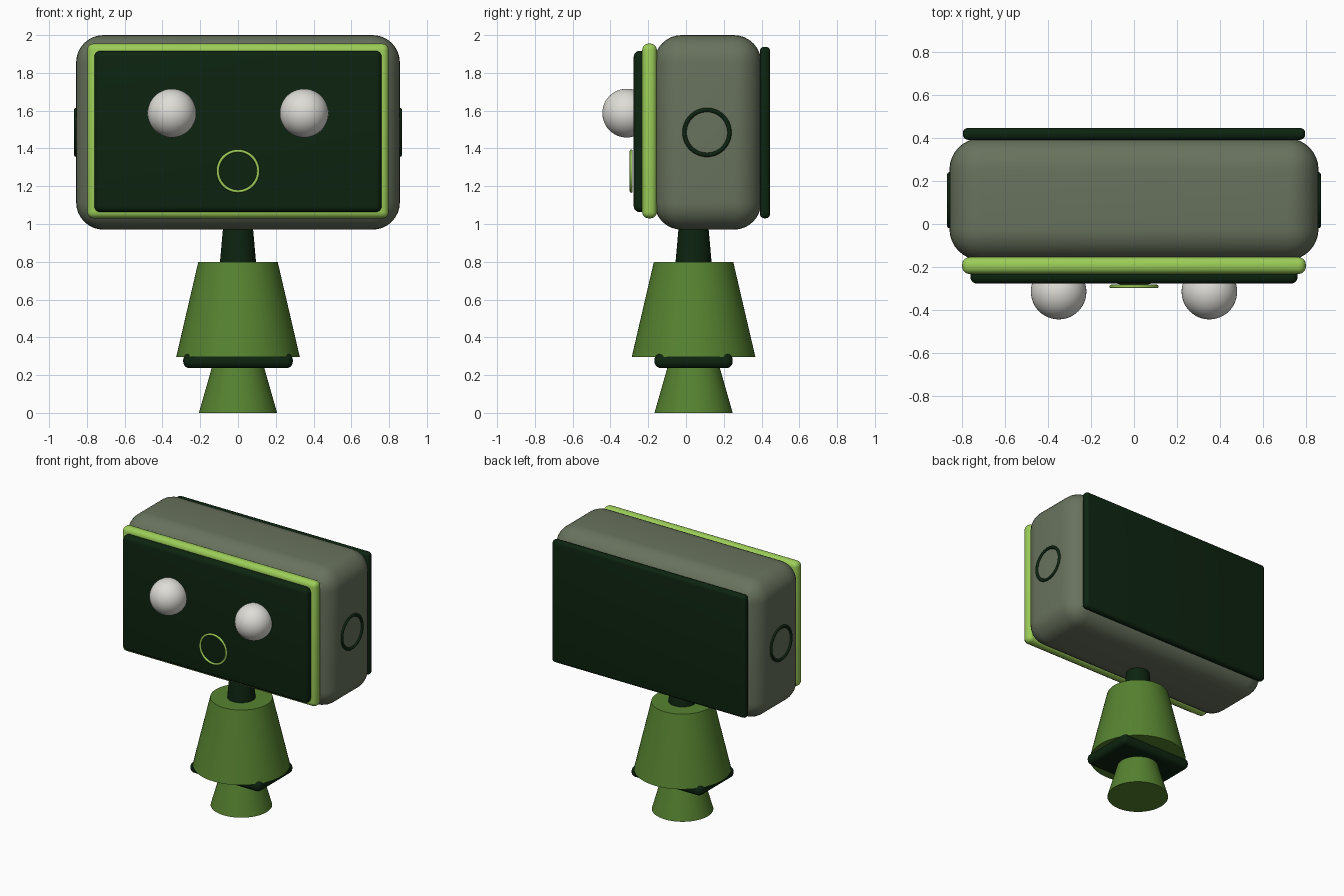
import bpy, math
from mathutils import Vector

if "Cube" in bpy.data.objects:
    bpy.data.objects.remove(bpy.data.objects["Cube"])


def material(name, rgb):
    # sRGB 0-255 to linear
    lin = [((c / 255 + 0.055) / 1.055) ** 2.4 if c > 10 else c / 255 / 12.92 for c in rgb]
    m = bpy.data.materials.new(name)
    m.diffuse_color = (*lin, 1)
    m.use_nodes = True
    m.node_tree.nodes["Principled BSDF"].inputs["Base Color"].default_value = m.diffuse_color
    return m


GREY = material("grey_green", (104, 114, 93))
LIME = material("lime", (156, 205, 88))
GREEN = material("leaf_green", (86, 130, 48))
DARK = material("dark_green", (13, 36, 16))
WHITE = material("off_white", (222, 221, 215))


def finish(name, mat, angle=40):
    ob = bpy.context.object
    ob.name = name
    ob.data.materials.append(mat)
    bpy.ops.object.shade_smooth_by_angle(angle=math.radians(angle))
    return ob


def rounded_box(name, mat, lo, hi, radius, segments=5):
    lo, hi = Vector(lo), Vector(hi)
    bpy.ops.mesh.primitive_cube_add(size=1, location=(lo + hi) / 2)
    ob = bpy.context.object
    ob.scale = hi - lo
    bpy.ops.object.transform_apply(location=False, rotation=False, scale=True)
    bev = ob.modifiers.new("Bevel", 'BEVEL')
    bev.width, bev.segments = radius, segments
    bpy.ops.object.modifier_apply(modifier=bev.name)
    return finish(name, mat)


def cone(name, mat, z0, z1, r0, r1):
    bpy.ops.mesh.primitive_cone_add(vertices=64, radius1=r0, radius2=r1, depth=z1 - z0,
                                    location=(0, 0.04, (z0 + z1) / 2))
    return finish(name, mat)


def ring(name, mat, loc, rot, major, minor):
    bpy.ops.mesh.primitive_torus_add(location=loc, rotation=rot, major_radius=major,
                                     minor_radius=minor, major_segments=64, minor_segments=12)
    return finish(name, mat, 60)


# Stand, body and neck
cone("foot", GREEN, 0.0, 0.27, 0.207, 0.13)
rounded_box("waist_plate", DARK, (-0.29, -0.167, 0.237), (0.29, 0.247, 0.315), 0.034)
cone("body", GREEN, 0.297, 0.8, 0.327, 0.21)
cone("neck", DARK, 0.78, 1.05, 0.097, 0.073)

# Head with front frame, face screen and back panel
rounded_box("head", GREY, (-0.857, -0.168, 0.97), (0.857, 0.398, 2.0), 0.145, 8)
rounded_box("face_frame", LIME, (-0.798, -0.232, 1.03), (0.798, -0.154, 1.955), 0.034)
rounded_box("face_screen", DARK, (-0.76, -0.277, 1.063), (0.76, -0.19, 1.917), 0.032)
rounded_box("back_panel", DARK, (-0.795, 0.391, 1.03), (0.795, 0.446, 1.938), 0.024)

# Eyes and ear rings on both sides
for side, label in ((-1, "left"), (1, "right")):
    bpy.ops.mesh.primitive_uv_sphere_add(segments=48, ring_count=24, radius=0.129,
                                         location=(side * 0.35, -0.314, 1.587))
    finish("eye_" + label, WHITE)
    ring("ear_ring_" + label, DARK, (side * 0.857, 0.111, 1.485),
         (0, math.pi / 2, 0), 0.119, 0.011)

# Mouth
ring("mouth_ring", LIME, (0, -0.29, 1.28), (math.pi / 2, 0, 0), 0.107, 0.008)
